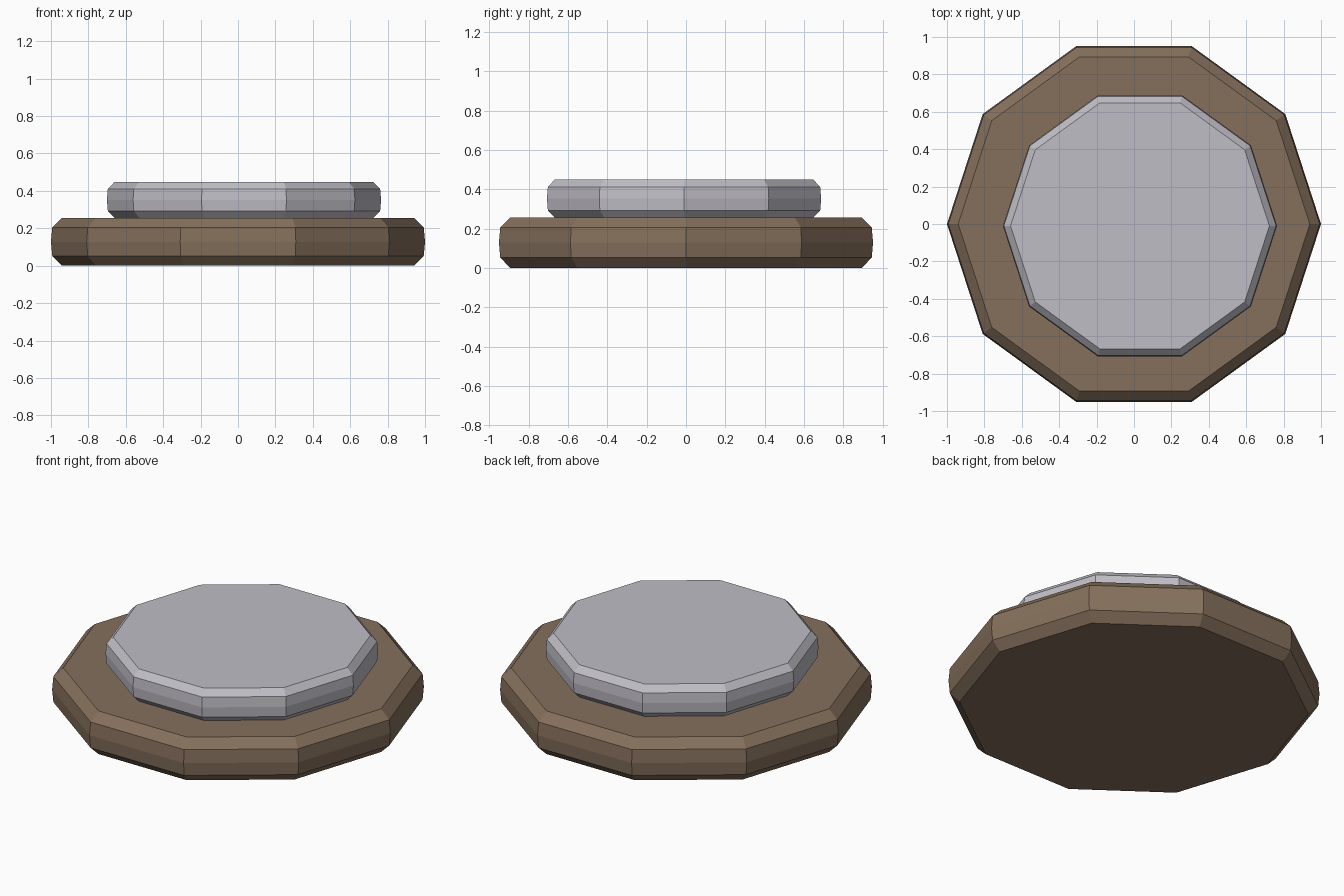
import bpy
import bmesh
from math import cos, sin, tau

cube = bpy.data.objects.get("Cube")
if cube:
    bpy.data.objects.remove(cube, do_unlink=True)


def make_material(name, colour):
    mat = bpy.data.materials.new(name)
    mat.use_nodes = True
    mat.diffuse_color = (*colour, 1)
    mat.node_tree.nodes["Principled BSDF"].inputs["Base Color"].default_value = (*colour, 1)
    return mat


def make_disc(name, profile, centre, mat, sides=10):
    """Flat-faced disc lofted through (radius, height) rings and capped."""
    bm = bmesh.new()
    rings = [[bm.verts.new((centre[0] + r * cos(tau * i / sides),
                            centre[1] + r * sin(tau * i / sides), z))
              for i in range(sides)] for r, z in profile]
    for low, high in zip(rings, rings[1:]):
        for i in range(sides):
            j = (i + 1) % sides
            bm.faces.new((low[i], low[j], high[j], high[i]))
    bm.faces.new(rings[0][::-1])
    bm.faces.new(rings[-1])
    mesh = bpy.data.meshes.new(name)
    bm.to_mesh(mesh)
    bm.free()
    mesh.materials.append(mat)
    obj = bpy.data.objects.new(name, mesh)
    bpy.context.collection.objects.link(obj)
    return obj


brown = make_material("earth brown", (0.235, 0.162, 0.107))
grey = make_material("pale grey", (0.527, 0.515, 0.565))

# Wide chamfered base with a slight bulge at mid height
make_disc("base_disc",
          [(0.94, 0), (0.993, 0.052), (1, 0.128), (0.993, 0.205), (0.94, 0.256)],
          (0, 0), brown)

# Smaller slab resting slightly off centre
make_disc("upper_disc",
          [(0.692, 0.256), (0.728, 0.292), (0.733, 0.352), (0.728, 0.411), (0.692, 0.448)],
          (0.032, -0.01), grey)
